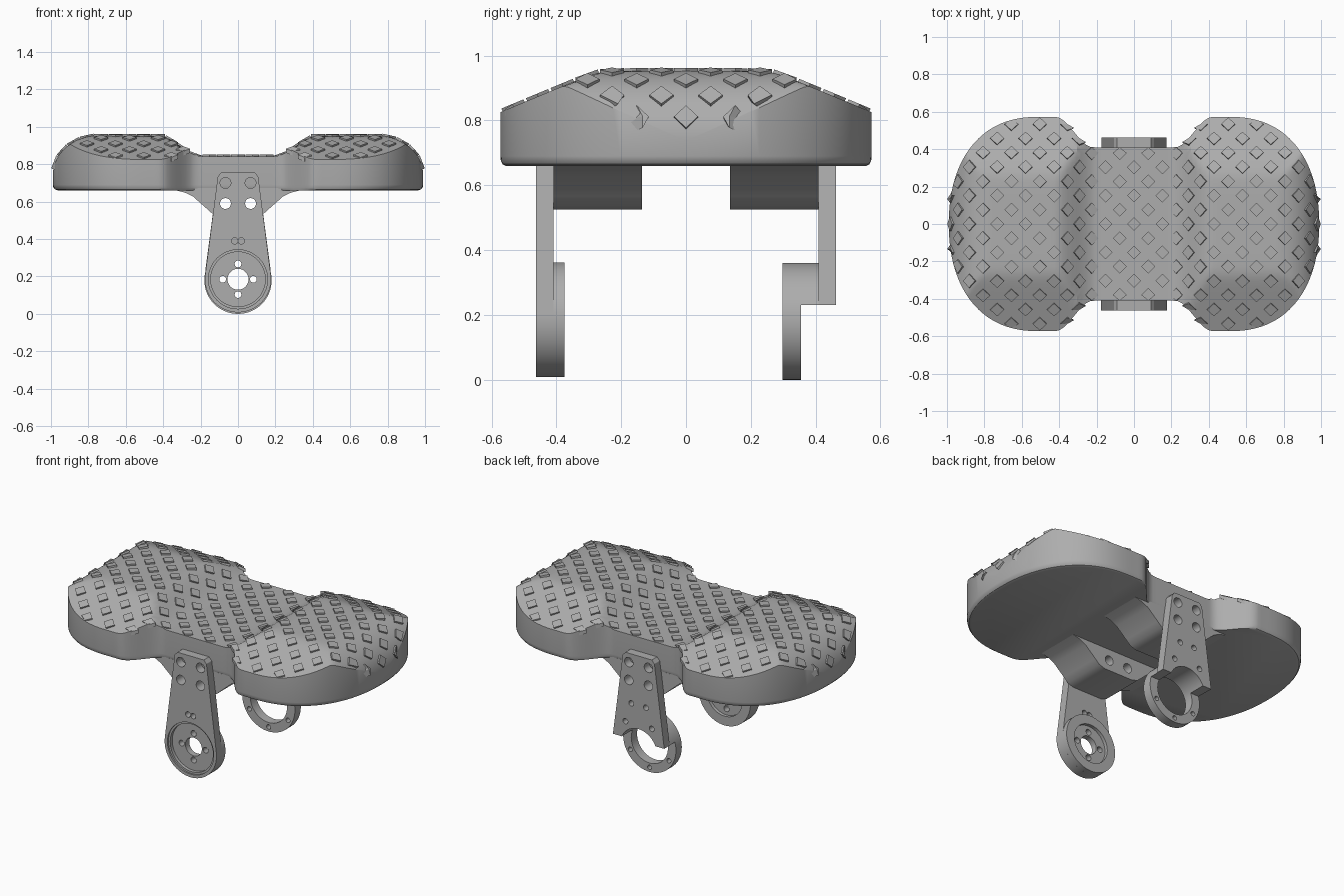
import bpy, bmesh, math
from mathutils import Vector

old = bpy.data.objects.get("Cube")
if old:
    bpy.data.objects.remove(old, do_unlink=True)

GREY = (0.42, 0.42, 0.42, 1)
mat = bpy.data.materials.new("mid grey")
mat.use_nodes = True
mat.diffuse_color = GREY
mat.node_tree.nodes["Principled BSDF"].inputs["Base Color"].default_value = GREY


def finish(name, bm):
    bmesh.ops.recalc_face_normals(bm, faces=bm.faces)
    mesh = bpy.data.meshes.new(name)
    bm.to_mesh(mesh)
    bm.free()
    mesh.materials.append(mat)
    ob = bpy.data.objects.new(name, mesh)
    bpy.context.collection.objects.link(ob)
    return ob


def activate(ob):
    bpy.ops.object.select_all(action='DESELECT')
    ob.select_set(True)
    bpy.context.view_layer.objects.active = ob


def smooth(ob):
    activate(ob)
    bpy.ops.object.shade_smooth_by_angle(angle=math.radians(32))


def prism(name, pts, y0, y1):
    """Extrude an xz outline along y."""
    bm = bmesh.new()
    a = [bm.verts.new((x, y0, z)) for x, z in pts]
    b = [bm.verts.new((x, y1, z)) for x, z in pts]
    bm.faces.new(a)
    bm.faces.new(b[::-1])
    for i in range(len(a)):
        j = (i + 1) % len(a)
        bm.faces.new((a[i], b[i], b[j], a[j]))
    return finish(name, bm)


def arc(cx, cz, r, a0=0, a1=360, n=48):
    count = n if a1 - a0 == 360 else n + 1
    angles = [math.radians(a0 + (a1 - a0) * k / n) for k in range(count)]
    return [(cx + r * math.cos(t), cz + r * math.sin(t)) for t in angles]


def bore(ob, x, z, r, y0=-1, y1=1):
    """Cut a round hole along y."""
    cutter = prism("cutter", arc(x, z, r, n=48 if r > 0.04 else 20), y0, y1)
    cutter.hide_render = True
    mod = ob.modifiers.new("bore", 'BOOLEAN')
    mod.operation, mod.solver, mod.object = 'DIFFERENCE', 'EXACT', cutter
    activate(ob)
    bpy.ops.object.modifier_apply(modifier=mod.name)
    bpy.data.objects.remove(cutter, do_unlink=True)


# Pad shape: plan half-width, lengthwise profile and top surface
END, LOW, HIGH, RIM, BASE = 0.99, 0.842, 0.953, 0.74, 0.66


def ease(a, b, x):
    t = min(1, max(0, (x - a) / (b - a)))
    return t * t * (3 - 2 * t)


def half_width(x):
    x = min(abs(x), END)
    if x < 0.5:
        return 0.41 + 0.163 * ease(0.22, 0.42, x)
    return 0.573 * (1 - ((x - 0.5) / (END - 0.5)) ** 2.4) ** 0.455


def profile(x):
    x = min(abs(x), END)
    if x < 0.75:
        return LOW + (HIGH - LOW) * ease(0.19, 0.43, x)
    return RIM + (HIGH - RIM) * math.sqrt(max(0, 1 - ((x - 0.75) / (END - 0.75)) ** 2))


def top(x, y):
    s = abs(y) - 0.27
    return min(profile(x), HIGH - 0.21 * (s + math.sqrt(s * s + 0.001)))


# Pad body: top grid, side wall and rounded underside
N, M = 120, 40
bm = bmesh.new()
grid = []
for i in range(N + 1):
    x = END * math.sin(math.pi / 2 * (2 * i / N - 1))
    w = half_width(x)
    ys = [w * (2 * j / M - 1) for j in range(M + 1)]
    grid.append([bm.verts.new((x, y, top(x, y))) for y in ys])
for i in range(N):
    for j in range(M):
        bm.faces.new((grid[i][j], grid[i + 1][j], grid[i + 1][j + 1], grid[i][j + 1]))
outline = [c[0] for c in grid] + [c[M] for c in grid[-2:0:-1]]
ring = outline
for scale, z in ((1, 0.69), (0.997, 0.676), (0.988, 0.665), (0.972, BASE)):
    nxt = [bm.verts.new((v.co.x * scale, v.co.y * scale, z)) for v in outline]
    for k in range(len(ring)):
        m = (k + 1) % len(ring)
        bm.faces.new((ring[k], ring[m], nxt[m], nxt[k]))
    ring = nxt
bm.faces.new(ring)
bmesh.ops.remove_doubles(bm, verts=bm.verts, dist=1e-5)
smooth(finish("pad_body", bm))

# Diamond treads laid along the top surface, evenly spaced by arc length
STEP, SIZE = 0.076, 0.037
columns, length, px, nxt_i = [0.0], 0.0, 0.0, 1
for k in range(1, 4000):
    x = 0.987 * math.sin(math.pi / 2 * k / 4000)
    length += math.hypot(x - px, profile(x) - profile(px))
    if length >= STEP * nxt_i:
        columns.append(x)
        nxt_i += 1
    px = x
bm = bmesh.new()
e = 0.003
for i in range(1 - len(columns), len(columns)):
    x = math.copysign(columns[abs(i)], i)
    for j in range(-7, 8):
        y = j * STEP
        if (i + j) % 2 or abs(y) > half_width(x):
            continue
        c = Vector((x, y, top(x, y)))
        tx = Vector((2 * e, 0, top(x + e, y) - top(x - e, y))).normalized()
        ty = Vector((0, 2 * e, top(x, y + e) - top(x, y - e))).normalized()
        n = tx.cross(ty).normalized()
        rows = []
        for lift in (-0.015, 0.009):
            row = []
            for d in (tx, ty, -tx, -ty):
                p = c + d * SIZE + n * lift
                w = max(half_width(p.x), abs(y) - SIZE / 2)
                p.y = max(-w, min(w, p.y))
                row.append(bm.verts.new(p))
            rows.append(row)
        lo, hi = rows
        bm.faces.new(hi)
        bm.faces.new(lo[::-1])
        for k in range(4):
            m = (k + 1) % 4
            bm.faces.new((lo[k], lo[m], hi[m], hi[k]))
finish("diamond_treads", bm)

# Mounting blocks under the waist
half = [(0.36, 0.672), (0.33, 0.66), (0.28, 0.647), (0.24, 0.627),
        (0.17, 0.565), (0.14, 0.538), (0.1, 0.525)]
block_pts = half + [(-x, z) for x, z in half[::-1]]
for name, y0, y1 in (("front_block", -0.408, -0.135), ("back_block", 0.135, 0.408)):
    block = prism(name, block_pts, y0, y1)
    for x in (-0.067, 0.067):
        bore(block, x, 0.59, 0.029)
    smooth(block)

LEG_TOP = [(0.108, 0.735), (0.09, 0.755), (-0.09, 0.755), (-0.108, 0.735)]
BOLTS = [(x, z) for x in (-0.067, 0.067) for z in (0.59, 0.7)]

# Front leg with a round hub behind it
leg = prism("front_leg", LEG_TOP + arc(0, 0.185, 0.177, 173, 367, 40), -0.462, -0.408)
hub = prism("front_hub", arc(0, 0.185, 0.177, n=64), -0.408, -0.375)
for x, z in BOLTS:
    bore(leg, x, z, 0.029)
for x in (-0.018, 0.018):
    bore(leg, x, 0.39, 0.017)
bore(leg, 0, 0.185, 0.158, -1, -0.452)
bore(leg, 0, 0.185, 0.146, -1, -0.432)
bore(hub, 0, 0.185, 0.12, -0.395, 1)
for part in (leg, hub):
    bore(part, 0, 0.185, 0.056)
    for dx, dz in ((1, 0), (-1, 0), (0, 1), (0, -1)):
        bore(part, dx * 0.082, 0.185 + dz * 0.082, 0.018)
    smooth(part)

# Back leg, arched above an offset ring
back = prism("back_leg", LEG_TOP + [(-0.175, 0.23), (0.175, 0.23)], 0.408, 0.462)
for x, z in BOLTS:
    bore(back, x, z, 0.029)
for x, z in ((0.05, 0.45), (0.09, 0.33)):
    bore(back, x, z, 0.017)
    bore(back, -x, z, 0.017)
spacer = prism("ring_spacer", arc(0, 0.18, 0.18, 16.1, 163.9, 40), 0.355, 0.408)
mount = prism("mounting_ring", arc(0, 0.18, 0.18, n=64), 0.298, 0.355)
for part in (back, spacer, mount):
    bore(part, 0, 0.18, 0.125)
for k in range(6):
    t = math.radians(30 + 60 * k)
    bore(mount, 0.152 * math.cos(t), 0.18 + 0.152 * math.sin(t), 0.014)
for part in (back, spacer, mount):
    smooth(part)
